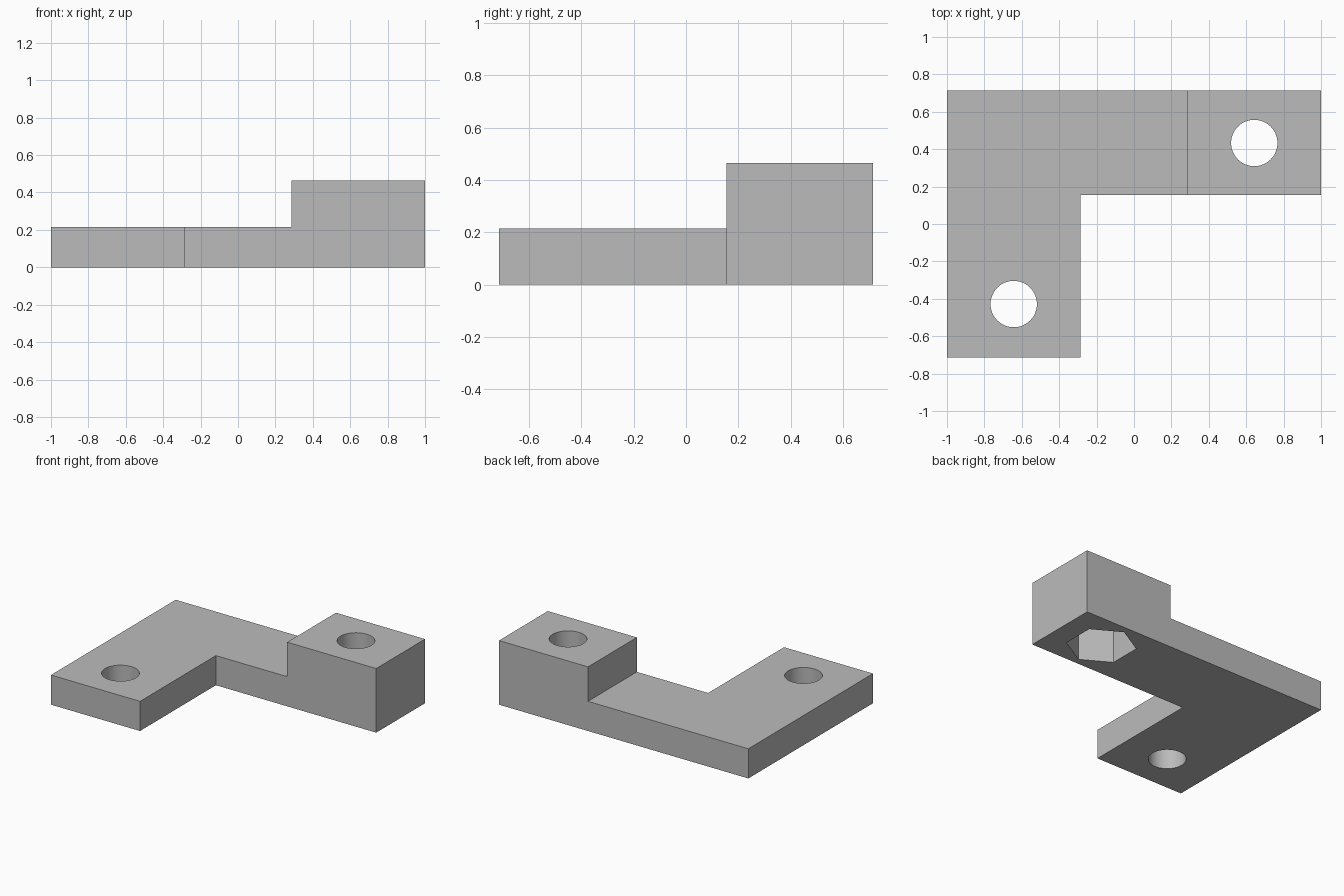
import bpy
import bmesh
from math import pi, radians

cube = bpy.data.objects.get("Cube")
if cube:
    bpy.data.objects.remove(cube, do_unlink=True)

# Main dimensions
DEPTH = 0.714          # half depth of the bracket
INNER_X, INNER_Y = -0.286, 0.155
STEP_X = 0.286
PLATE, BLOCK = 0.215, 0.465
HOLE_R, NUT_R, NUT_DEPTH = 0.124, 0.232, 0.25
FRONT_HOLE, BLOCK_HOLE = (-0.643, -0.428), (0.643, 0.433)

grey = bpy.data.materials.new("plain grey")
grey.use_nodes = True
colour = (0.5, 0.5, 0.5, 1)
grey.diffuse_color = colour
grey.node_tree.nodes["Principled BSDF"].inputs["Base Color"].default_value = colour


def prism(name, outline, bottom, top):
    """Extrude a flat outline between two heights."""
    bm = bmesh.new()
    base = bm.faces.new([bm.verts.new((x, y, bottom)) for x, y in outline])
    result = bmesh.ops.extrude_face_region(bm, geom=[base])
    for v in result["geom"]:
        if isinstance(v, bmesh.types.BMVert):
            v.co.z = top
    bmesh.ops.recalc_face_normals(bm, faces=bm.faces)
    mesh = bpy.data.meshes.new(name)
    bm.to_mesh(mesh)
    bm.free()
    mesh.materials.append(grey)
    obj = bpy.data.objects.new(name, mesh)
    bpy.context.collection.objects.link(obj)
    return obj


def round_cutter(name, centre, radius, sides, bottom, top):
    bpy.ops.mesh.primitive_cylinder_add(
        vertices=sides, radius=radius, depth=top - bottom,
        location=(*centre, (top + bottom) / 2))
    obj = bpy.context.object
    obj.name = name
    obj.data.materials.append(grey)
    return obj


def cut(target, cutter):
    cutter.hide_render = True
    mod = target.modifiers.new(cutter.name, "BOOLEAN")
    mod.operation = "DIFFERENCE"
    mod.solver = "EXACT"
    mod.object = cutter
    bpy.ops.object.select_all(action="DESELECT")
    target.select_set(True)
    bpy.context.view_layer.objects.active = target
    bpy.ops.object.modifier_apply(modifier=mod.name)
    bpy.data.objects.remove(cutter, do_unlink=True)


# L-shaped body at full block height
bracket = prism("stepped_bracket", [
    (-1, -DEPTH), (INNER_X, -DEPTH), (INNER_X, INNER_Y),
    (1, INNER_Y), (1, DEPTH), (-1, DEPTH)], 0, BLOCK)

# Lower the plate, leaving the raised block
cut(bracket, prism("step_cutter", [
    (-2, -2), (STEP_X, -2), (STEP_X, 2), (-2, 2)], PLATE, 1))

# Screw holes
for centre in (FRONT_HOLE, BLOCK_HOLE):
    cut(bracket, round_cutter("hole_cutter", centre, HOLE_R, 48, -0.2, 0.8))

# Hexagonal nut pocket under the block, with corners along y
cut(bracket, round_cutter("nut_cutter", BLOCK_HOLE, NUT_R, 6, -0.2, NUT_DEPTH))

bracket.select_set(True)
bpy.context.view_layer.objects.active = bracket
bpy.ops.object.shade_smooth_by_angle(angle=radians(30))
